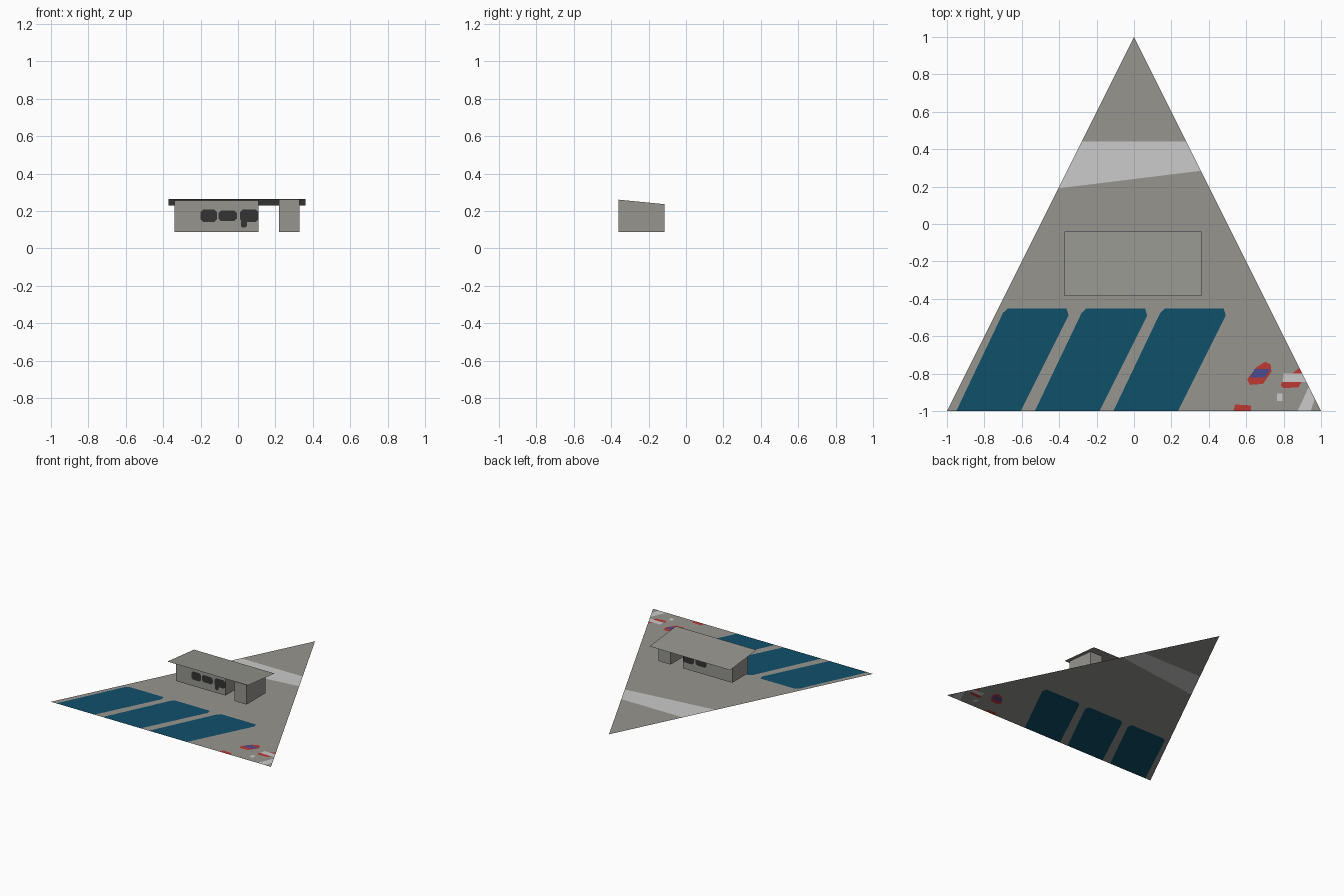
import bpy, bmesh
from mathutils import Vector

if "Cube" in bpy.data.objects:
    bpy.data.objects.remove(bpy.data.objects["Cube"])


def material(name, r, g, b):
    lin = lambda c: ((c / 255 + 0.055) / 1.055) ** 2.4
    m = bpy.data.materials.new(name)
    m.diffuse_color = (lin(r), lin(g), lin(b), 1)
    m.use_nodes = True
    m.node_tree.nodes["Principled BSDF"].inputs["Base Color"].default_value = m.diffuse_color
    return m


MATS = [material("concrete_grey", 150, 149, 143),
        material("pool_blue", 16, 80, 106),
        material("pale_grey", 203, 203, 203),
        material("red", 190, 58, 52),
        material("violet_blue", 76, 76, 145),
        material("charcoal", 52, 52, 51)]
GREY, BLUE, PALE, RED, VIOLET, DARK = range(6)


def finish(bm, name):
    mesh = bpy.data.meshes.new(name)
    bm.to_mesh(mesh)
    bm.free()
    for m in MATS:
        mesh.materials.append(m)
    ob = bpy.data.objects.new(name, mesh)
    bpy.context.collection.objects.link(ob)
    return ob


def inlay(bm, poly, mat, v_axis=1, on=lambda c: True):
    """Cut a convex counter-clockwise outline into flat faces and colour its inside."""
    planes = []
    for a, b in zip(poly, poly[1:] + poly[:1]):
        co, no = Vector((a[0], 0, 0)), Vector((b[1] - a[1], 0, 0))
        co[v_axis], no[v_axis] = a[1], a[0] - b[0]
        planes.append((co, no.normalized()))

    def inside(n):
        return [f for f in bm.faces if on(f.calc_center_median()) and
                all((f.calc_center_median() - co).dot(no) < 1e-5 for co, no in planes[:n])]

    for i, (co, no) in enumerate(planes):
        faces = inside(i)
        geom = set(faces)
        for f in faces:
            geom.update(f.edges)
            geom.update(f.verts)
        bmesh.ops.bisect_plane(bm, geom=list(geom), dist=1e-5, plane_co=co, plane_no=no)
    for f in inside(len(planes)):
        f.material_index = mat


# Triangular site with painted areas
bm = bmesh.new()
bm.faces.new([bm.verts.new(p) for p in ((-1, -1, 0), (1, -1, 0), (0, 1, 0))])
for k in range(3):  # three slanted blue bays
    bay = [(-.955, -1.01), (-.61, -1.01), (-.35, -.49), (-.36, -.452),
           (-.675, -.452), (-.70, -.475)]
    inlay(bm, [(x + .42 * k, y) for x, y in bay], BLUE)
inlay(bm, [(-.41, .19), (.36, .285), (.36, .44), (-.41, .44)], PALE)  # pale road band
for poly, mat in [  # small painted patches in the corner
        ([(.605, -.83), (.62, -.86), (.69, -.855), (.735, -.79), (.73, -.75),
          (.70, -.737), (.655, -.765)], RED),
        ([(.62, -.82), (.70, -.82), (.73, -.775), (.645, -.775)], VIOLET),
        ([(.785, -.865), (.80, -.878), (.88, -.873), (.895, -.845), (.79, -.845)], RED),
        ([(.795, -.845), (.93, -.845), (.93, -.80), (.80, -.80)], PALE),
        ([(.845, -.80), (.92, -.80), (.89, -.765)], RED),
        ([(.53, -1.01), (.625, -1.01), (.625, -.97), (.54, -.965)], RED),
        ([(.765, -.945), (.795, -.945), (.795, -.905), (.765, -.905)], PALE),
        ([(.87, -1.01), (.94, -1.01), (.965, -.94), (.935, -.87)], PALE)]:
    inlay(bm, poly, mat)
finish(bm, "site_ground")


def roof_z(y):
    return 0.26 - 0.098 * (y + 0.36)


def block(x0, x1, y0, y1, z0=0.088):
    """Box whose top follows the roof slope."""
    bm = bmesh.new()
    ring = [[bm.verts.new((x, y, z)) for y, z in
             ((y0, z0), (y1, z0), (y1, roof_z(y1)), (y0, roof_z(y0)))] for x in (x0, x1)]
    bm.faces.new(ring[0][::-1])
    bm.faces.new(ring[1])
    for i in range(4):
        j = (i + 1) % 4
        bm.faces.new((ring[0][i], ring[0][j], ring[1][j], ring[1][i]))
    bmesh.ops.recalc_face_normals(bm, faces=bm.faces)
    return bm


def opening(x0, x1, z0, z1, c=.015):
    return [(x0 + c, z0), (x1 - c, z0), (x1, z0 + c), (x1, z1 - c),
            (x1 - c, z1), (x0 + c, z1), (x0, z1 - c), (x0, z0 + c)]


# Main building with dark openings in the front and back walls
FRONT, BACK = -0.32, -0.115
bm = block(-.34, .11, FRONT, BACK)
middle, right = opening(-.105, -.005, .145, .203), opening(.01, .109, .14, .208)
tail = opening(.015, .048, .112, .165, .008)
on_front = lambda c: abs(c.y - FRONT) < 1e-4
on_back = lambda c: abs(c.y - BACK) < 1e-4
for poly in (opening(-.2, -.112, .14, .208), middle, right, tail):
    inlay(bm, poly, DARK, 2, on_front)
for poly in (middle, right):
    inlay(bm, poly, DARK, 2, on_back)
finish(bm, "main_building")

# Small side building
finish(block(.22, .33, -.36, BACK), "side_building")

# Single sloping roof sheet
bm = bmesh.new()
bm.faces.new([bm.verts.new((x, y, roof_z(y) + .001)) for x, y in
              ((-.372, -.385), (.36, -.385), (.36, -.04), (-.372, -.04))])
finish(bm, "roof")
